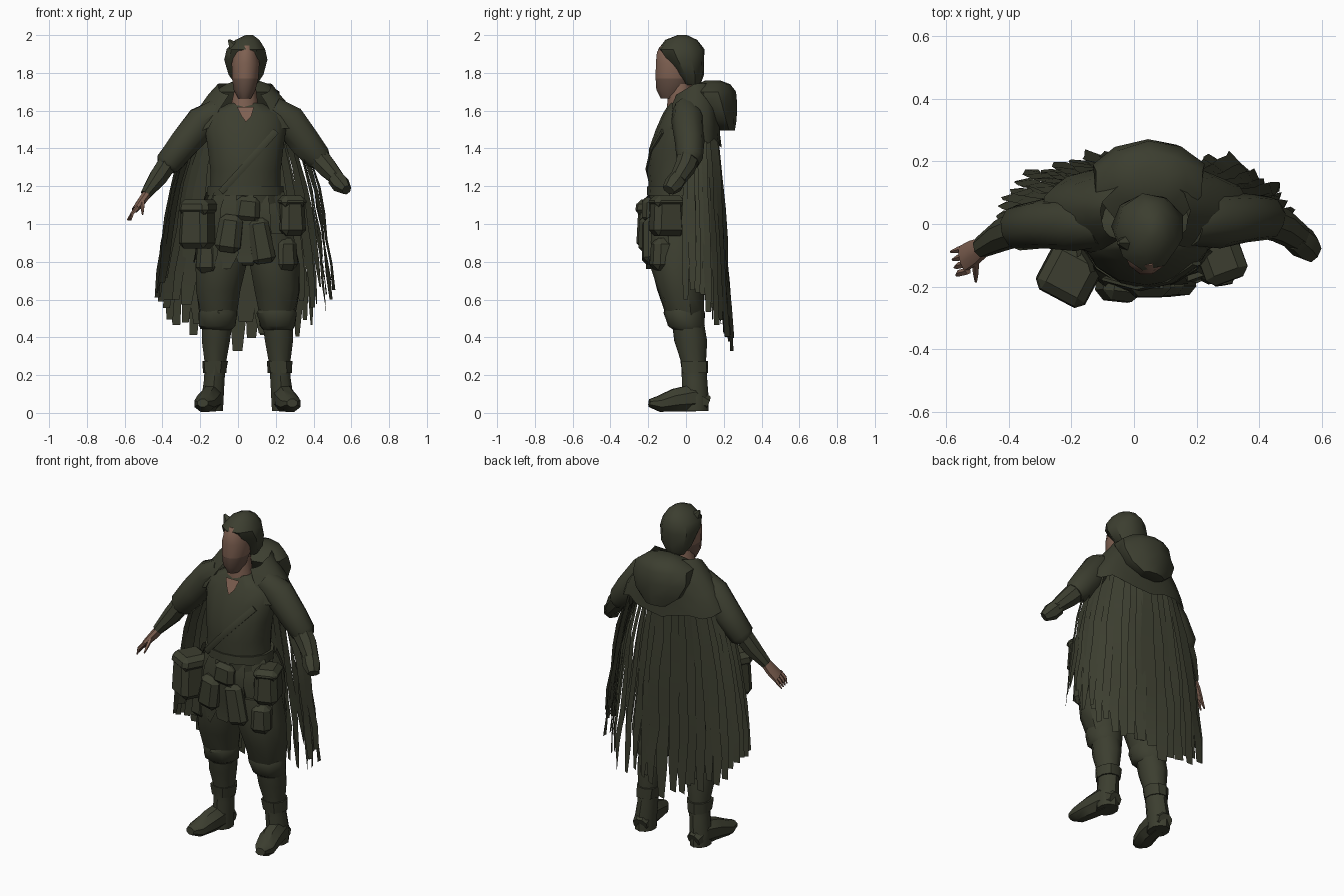
import bpy, bmesh, math, random
from mathutils import Vector, Matrix

if "Cube" in bpy.data.objects:
    bpy.data.objects.remove(bpy.data.objects["Cube"])

rng = random.Random(4)
CX = 0.035                                  # the body stands slightly right of centre


def material(name, rgb):
    m = bpy.data.materials.new(name)
    m.diffuse_color = (*rgb, 1)
    m.use_nodes = True
    m.node_tree.nodes["Principled BSDF"].inputs["Base Color"].default_value = m.diffuse_color
    return m


OLIVE = material("olive_cloth", (0.045, 0.048, 0.029))
SKIN = material("skin", (0.21, 0.118, 0.083))
STUBBLE = material("dark_skin", (0.13, 0.078, 0.057))


def finish(name, bm, mats, angle=40, solid=True):
    if solid:
        bmesh.ops.recalc_face_normals(bm, faces=bm.faces)
    me = bpy.data.meshes.new(name)
    bm.to_mesh(me)
    bm.free()
    ob = bpy.data.objects.new(name, me)
    bpy.context.collection.objects.link(ob)
    for m in mats:
        me.materials.append(m)
    bpy.ops.object.select_all(action='DESELECT')
    ob.select_set(True)
    bpy.context.view_layer.objects.active = ob
    bpy.ops.object.shade_smooth_by_angle(angle=math.radians(angle))
    return ob


def tube(name, pts, mats=(OLIVE,), n=10, flat=False, ref=(0, 1, 0), rough=0.0):
    """Loft of ellipses; each point is x, y, z, side radius, other radius."""
    bm = bmesh.new()
    rings = []
    for i, (x, y, z, a, b) in enumerate(pts):
        c = Vector((x, y, z))
        if flat:
            s, u = Vector((1, 0, 0)), Vector((0, 1, 0))
        else:
            p, q = pts[max(i - 1, 0)], pts[min(i + 1, len(pts) - 1)]
            t = (Vector(q[:3]) - Vector(p[:3])).normalized()
            s = t.cross(Vector(ref)).normalized()
            u = s.cross(t)
        ring = []
        for k in range(n):
            w = 2 * math.pi * (k + 0.5) / n
            r = 1 + rng.uniform(-rough, rough)
            ring.append(bm.verts.new(c + s * a * r * math.cos(w) + u * b * r * math.sin(w)))
        rings.append(ring)
    for r0, r1 in zip(rings, rings[1:]):
        for k in range(n):
            j = (k + 1) % n
            bm.faces.new((r0[k], r0[j], r1[j], r1[k]))
    bm.faces.new(rings[0])
    bm.faces.new(rings[-1])
    return finish(name, bm, mats)


def squared(v):
    return math.copysign(abs(v) ** 0.9, v)


def drape_point(profile, cy, a, z, off=0.0):
    """Point on a draped cloth: profile rows are z, x radius, y radius, from the top."""
    for (z0, x0, y0), (z1, x1, y1) in zip(profile, profile[1:]):
        if z >= z1 or z1 == profile[-1][0]:
            f = (z0 - z) / (z0 - z1)
            rx, ry = x0 + (x1 - x0) * f + off, y0 + (y1 - y0) * f + off
            return Vector((CX + rx * squared(math.cos(a)), cy + ry * squared(math.sin(a)), z))


def strips(name, profile, cy, a0, a1, n, hem, width=1.3, rows=7, spread=0.012):
    """Overlapping torn strips hanging round the body."""
    bm = bmesh.new()
    da = (a1 - a0) / n
    for i in range(n):
        mid = a0 + (i + 0.5) * da
        top, low = profile[0][0], hem(mid) + rng.uniform(-0.03, 0.07)
        base, prev = rng.uniform(-spread, spread), None
        for r in range(rows + 1):
            f = r / rows
            z = top + (low - top) * f
            half = da * width / 2 * (1 if f < 0.8 else 1 - 2.4 * (f - 0.8))
            sway = rng.uniform(-0.12, 0.12) * da
            pair = [bm.verts.new(drape_point(profile, cy, mid + sway + sgn * half, z,
                                             base + sgn * 0.009 + rng.uniform(-.006, .006)))
                    for sgn in (-1, 1)]
            if prev:
                bm.faces.new((prev[0], pair[0], pair[1], prev[1]))
            prev = pair
    return finish(name, bm, [OLIVE], 30, solid=False)


def sheet(name, profile, cy, a0, a1, n, rows, hem, dip):
    """One continuous draped cloth whose top edge dips toward the front."""
    bm = bmesh.new()
    cols = []
    for i in range(n + 1):
        a = a0 + (a1 - a0) * i / n
        low, top = hem(a) + rng.uniform(-0.02, 0.02), profile[0][0]
        col = []
        for r in range(rows + 1):
            p = drape_point(profile, cy, a, top + (low - top) * r / rows, rng.uniform(-.006, .006))
            p.z += dip * min(0, p.y - .05) * (1 - r / rows)
            col.append(bm.verts.new(p))
        cols.append(col)
    for c0, c1 in zip(cols, cols[1:]):
        for r in range(rows):
            bm.faces.new((c0[r], c0[r + 1], c1[r + 1], c1[r]))
    return finish(name, bm, [OLIVE], 40, solid=False)


def box(name, loc, size, turn=0, tilt=0, bevel=0.025):
    bm = bmesh.new()
    bmesh.ops.create_cube(bm, size=1)
    for v in bm.verts:                       # soft bags widen toward the bottom
        k = 0.88 if v.co.z > 0 else 1.0
        v.co = Vector((v.co.x * size[0] * k, v.co.y * size[1] * k, v.co.z * size[2]))
    bmesh.ops.bevel(bm, geom=bm.edges[:], offset=bevel, segments=1, affect='EDGES')
    bm.transform(Matrix.Translation(loc) @ Matrix.Rotation(math.radians(turn), 4, 'Z')
                 @ Matrix.Rotation(math.radians(tilt), 4, 'Y'))
    return finish(name, bm, [OLIVE], 30)


# Head, with darker skin on the lower face
head = tube("head", [(.035, -.085, 1.665, .035, .05), (.035, -.075, 1.71, .06, .085),
                     (.038, -.068, 1.77, .072, .096), (.04, -.068, 1.85, .076, .095),
                     (.042, -.065, 1.91, .062, .092), (.045, -.06, 1.945, .04, .075)],
            (SKIN, STUBBLE), n=12, flat=True)
for f in head.data.polygons:
    f.material_index = 1 if f.center.z < 1.76 else 0
tube("neck", [(.035, -.03, 1.54, .09, .075), (.035, -.03, 1.63, .075, .07),
              (.04, -.03, 1.74, .055, .06)], (SKIN,), flat=True)

# Close head wrap with a small peak
tube("head_wrap", [(.045, .035, 1.735, .055, .04), (.045, .022, 1.79, .095, .075),
                   (.045, -.008, 1.87, .118, .105), (.045, -.025, 1.925, .105, .125),
                   (.052, -.025, 1.975, .065, .085), (.06, -.02, 2.0, .02, .025)],
     n=9, flat=True)
tube("wrap_peak", [(-.01, -.06, 1.92, .045, .04), (-.05, -.06, 1.975, .006, .006)], n=5)

# Tunic body and open neckline
tube("tunic", [(.04, -.04, 1.08, .21, .155), (.04, -.045, 1.18, .19, .15),
               (.04, -.045, 1.28, .19, .16), (.04, -.04, 1.40, .205, .155),
               (.04, -.03, 1.50, .22, .13), (.04, -.02, 1.58, .20, .105),
               (.04, -.02, 1.64, .09, .068)], n=14, flat=True)
bm = bmesh.new()
bm.faces.new([bm.verts.new(p) for p in ((-.005, -.11, 1.62), (.02, -.136, 1.57), (.042, -.152, 1.54),
                                        (.07, -.136, 1.57), (.085, -.11, 1.62))])
finish("neckline", bm, [SKIN], solid=False)
tube("belt", [(.04, -.04, 1.15, .21, .167), (.04, -.04, 1.20, .205, .165)], n=14, flat=True)
tube("chest_strap", [(.2, -.125, 1.49, .02, .01), (.12, -.18, 1.4, .02, .01),
                     (.02, -.205, 1.29, .02, .01), (-.09, -.175, 1.17, .02, .01)], n=6)

# Shoulder mantle and lowered hood
sheet("mantle", [(1.745, .14, .105), (1.69, .19, .125), (1.60, .255, .145),
                 (1.50, .32, .15), (1.40, .36, .15)], .035,
      math.radians(-55), math.radians(235), 20, 5, lambda a: 1.47 - .05 * math.sin(a), .6)
tube("lowered_hood", [(.05, .215, 1.495, .075, .045), (.05, .185, 1.55, .145, .085),
                      (.045, .155, 1.63, .185, .115), (.045, .13, 1.70, .18, .13),
                      (.05, .145, 1.74, .125, .09), (.05, .14, 1.76, .06, .04)],
     n=10, flat=True, rough=.04)

# Torn cloak, in two layers
cloak = [(1.60, .24, .15), (1.40, .325, .17), (1.20, .385, .185), (1.0, .42, .20),
         (.65, .47, .22), (.30, .48, .245)]
hem = lambda a: .35 + .26 * math.cos(a) ** 2
strips("cloak_outer", cloak, 0, math.radians(-4), math.radians(184), 26, hem, 1.3, 7, .014)
strips("cloak_inner", [(z, x - .02, y - .02) for z, x, y in cloak], 0,
       math.radians(2), math.radians(178), 17, lambda a: hem(a) + .07, 1.35)

# Ragged coat skirt
strips("coat_skirt", [(1.17, .20, .155), (1.05, .25, .185), (.70, .27, .17)], -.03,
       0, 2 * math.pi, 18, lambda a: .78, 1.25, 5)

# Baggy trousers
tube("hips", [(.04, -.03, 1.12, .2, .15), (.04, -.035, .95, .235, .155),
              (.04, -.035, .83, .20, .14), (.04, -.03, .78, .12, .09)], n=12, flat=True)
for side, word in ((1, "right"), (-1, "left")):
    def m(pts):                              # mirror about the leg midline
        return [((x if side > 0 else .10 - x), *r) for x, *r in pts]
    tube(word + "_trouser", m([(-.07, -.04, .95, .12, .14), (-.09, -.045, .79, .138, .145),
                               (-.105, -.03, .65, .125, .122), (-.105, -.01, .55, .105, .105),
                               (-.105, 0, .48, .09, .09)]), n=10, flat=True, rough=.05)
    tube(word + "_knee_wrap", m([(-.105, -.01, .56, .09, .10), (-.105, -.01, .53, .108, .105),
                                 (-.11, 0, .46, .098, .095), (-.11, .01, .44, .08, .08)]),
         n=10, flat=True, rough=.05)
    tube(word + "_boot_shaft", m([(-.11, .01, .48, .085, .085), (-.117, .025, .38, .078, .087),
                                  (-.12, .04, .27, .06, .066), (-.125, .045, .18, .057, .067),
                                  (-.135, .05, .08, .062, .07), (-.135, .05, .01, .058, .07)]),
         n=10, flat=True)
    tube(word + "_boot_cuff", m([(-.122, .04, .275, .07, .076), (-.125, .045, .21, .064, .071)]),
         n=9, flat=True, rough=.08)
    tube(word + "_boot_foot", m([(-.13, .115, .05, .045, .04), (-.14, .04, .08, .06, .08),
                                 (-.157, -.06, .067, .063, .065), (-.178, -.14, .048, .058, .046),
                                 (-.187, -.195, .052, .03, .022)]), n=8, ref=(0, 0, 1))

# Sleeves
tube("right_sleeve", [(-.10, 0, 1.60, .07, .07), (-.19, 0, 1.54, .09, .085), (-.29, 0, 1.42, .083, .08),
                      (-.37, -.012, 1.32, .073, .072), (-.385, -.018, 1.30, .05, .055)], rough=.04)
tube("right_forearm", [(-.36, -.012, 1.34, .055, .058), (-.42, -.035, 1.25, .052, .052),
                       (-.49, -.075, 1.155, .03, .035)], n=8)
tube("left_sleeve", [(.18, 0, 1.61, .07, .07), (.27, .01, 1.55, .09, .085), (.36, .02, 1.43, .085, .08),
                     (.425, .02, 1.35, .073, .07), (.445, .015, 1.33, .055, .055)], rough=.04)
tube("left_forearm", [(.40, .02, 1.38, .063, .062), (.47, -.005, 1.30, .056, .057),
                      (.53, -.045, 1.235, .04, .045)], n=8)
tube("left_glove", [(.515, -.04, 1.245, .046, .048), (.545, -.065, 1.21, .05, .052),
                    (.575, -.092, 1.18, .028, .037)], n=7)

# Bare right hand with fingers
tube("right_hand", [(-.475, -.07, 1.17, .026, .03), (-.51, -.09, 1.12, .024, .042),
                    (-.545, -.11, 1.075, .018, .045)], (SKIN,), n=8)
for i in range(4):
    y = -.075 - .025 * i
    tube("right_finger_%d" % (i + 1), [(-.53, y, 1.09, .012, .012),
         (-.56, y - .008, 1.055, .010, .011), (-.585 + .006 * i, y - .014, 1.02, .004, .004)], (SKIN,), n=5)
tube("right_thumb", [(-.505, -.115, 1.12, .013, .013), (-.505, -.155, 1.08, .010, .010),
                     (-.505, -.185, 1.05, .004, .004)], (SKIN,), n=5)

# Pouches hanging from the belt
box("large_pouch", (-.21, -.16, 1.0), (.175, .175, .26), -28, 0, .03)
box("large_pouch_flap", (-.205, -.16, 1.09), (.185, .185, .08), -28)
box("front_pouch", (-.045, -.20, .95), (.14, .10, .20), -6, 8, .03)
box("middle_pouch", (.12, -.185, .91), (.125, .095, .24), 6, -10)
box("upper_pouch", (.05, -.20, 1.08), (.14, .07, .13), 0, 6)
box("side_pouch", (.275, -.10, 1.04), (.14, .18, .205), 20, 0, .03)
box("side_pouch_flap", (.275, -.10, 1.12), (.15, .185, .06), 20)
box("thigh_pouch", (.24, -.10, .84), (.125, .18, .17), 18, 0, .03)
box("right_thigh_pouch", (-.15, -.10, .82), (.13, .15, .16), -15, 0, .03)
